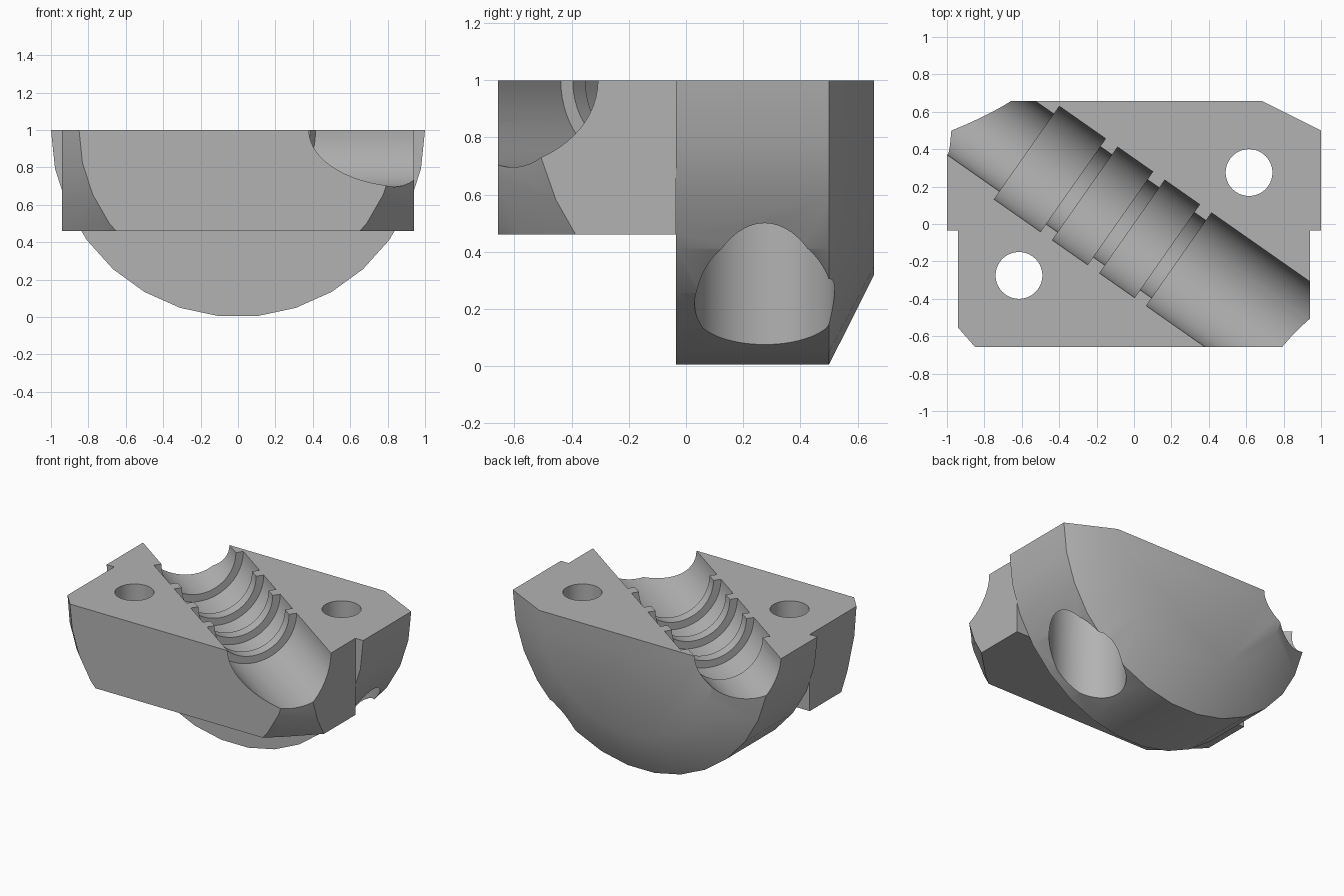
import bpy
import bmesh
from math import sin, cos, pi, radians
from mathutils import Matrix, Vector

cube = bpy.data.objects.get("Cube")
if cube:
    bpy.data.objects.remove(cube, do_unlink=True)

grey = bpy.data.materials.new("plain grey")
grey.use_nodes = True
colour = (0.45, 0.45, 0.45, 1)
grey.diffuse_color = colour
grey.node_tree.nodes["Principled BSDF"].inputs["Base Color"].default_value = colour

SEAM = -0.035   # plane where the block meets the half disc
END = 0.657     # half depth


def loft(name, rings):
    """Closed solid through matching rings of points."""
    bm = bmesh.new()
    rows = [[bm.verts.new(p) for p in ring] for ring in rings]
    n = len(rows[0])
    for a, b in zip(rows, rows[1:]):
        for i in range(n):
            j = (i + 1) % n
            bm.faces.new((a[i], a[j], b[j], b[i]))
    bm.faces.new(rows[0])
    bm.faces.new(rows[-1])
    bmesh.ops.recalc_face_normals(bm, faces=bm.faces)
    mesh = bpy.data.meshes.new(name)
    bm.to_mesh(mesh)
    bm.free()
    mesh.materials.append(grey)
    obj = bpy.data.objects.new(name, mesh)
    bpy.context.collection.objects.link(obj)
    return obj


def half_ring(r, y):
    """Lower half of a 30-sided circle around the y axis at z = 1."""
    return [(r * cos(pi + pi * i / 15), y, 1 + r * sin(pi + pi * i / 15)) for i in range(16)]


def turned(name, profile, matrix, sides=64):
    """Turn (position, radius) pairs around the local x axis."""
    return loft(name, [[matrix @ Vector((s, r * cos(2 * pi * i / sides), r * sin(2 * pi * i / sides)))
                        for i in range(sides)] for s, r in profile])


def boolean(target, tool, operation):
    tool.hide_render = True
    bpy.context.view_layer.objects.active = target
    mod = target.modifiers.new(operation.lower(), "BOOLEAN")
    mod.operation = operation
    mod.solver = "EXACT"
    mod.object = tool
    bpy.ops.object.modifier_apply(modifier=mod.name)
    bpy.data.objects.remove(tool, do_unlink=True)


# Rear half disc with a bevelled back rim
body = loft("clamp_body", [half_ring(1, SEAM), half_ring(1, 0.5), half_ring(0.685, END)])

# Front block, its corners trimmed by a cone
block = loft("front_block", [[(-0.94, y, 0.46), (0.94, y, 0.46), (0.94, y, 1), (-0.94, y, 1)]
                             for y in (-END, SEAM)])
cone = loft("corner_cone", [half_ring(0.85, -END), half_ring(1.4, SEAM)])
boolean(block, cone, "INTERSECT")
boolean(body, block, "UNION")

# Stepped diagonal channel
wide, neck = 0.304, 0.253
steps = [(-1.6, neck), (-0.688, wide), (-0.386, neck), (-0.308, wide),
         (-0.078, neck), (0, wide), (0.228, neck), (0.305, wide), (1.6, wide)]
profile = [steps[0]]
for (_, before), (s, after) in zip(steps, steps[1:]):
    profile.append((s, before))
    if after != before:
        profile.append((s, after))
across = Vector((sin(radians(35)), cos(radians(35)), 0)) * -0.017
place = Matrix.Translation(across + Vector((0, 0, 1))) @ Matrix.Rotation(radians(-35), 4, "Z")
boolean(body, turned("channel_cutter", profile, place), "DIFFERENCE")

# Two bolt holes, the rear one counterbored from below
upright = Matrix.Rotation(radians(-90), 4, "Y")
for side in (-1, 1):
    spot = Matrix.Translation((0.615 * side, 0.275 * side, 0)) @ upright
    boolean(body, turned("bolt_hole_cutter", [(-0.5, 0.125), (1.5, 0.125)], spot), "DIFFERENCE")
    if side > 0:
        boolean(body, turned("counterbore_cutter", [(-0.5, 0.245), (0.73, 0.245)], spot), "DIFFERENCE")

# Smooth curved walls, keep the edges crisp
bpy.ops.object.select_all(action="DESELECT")
body.select_set(True)
bpy.context.view_layer.objects.active = body
bpy.ops.object.shade_smooth_by_angle(angle=radians(30))
